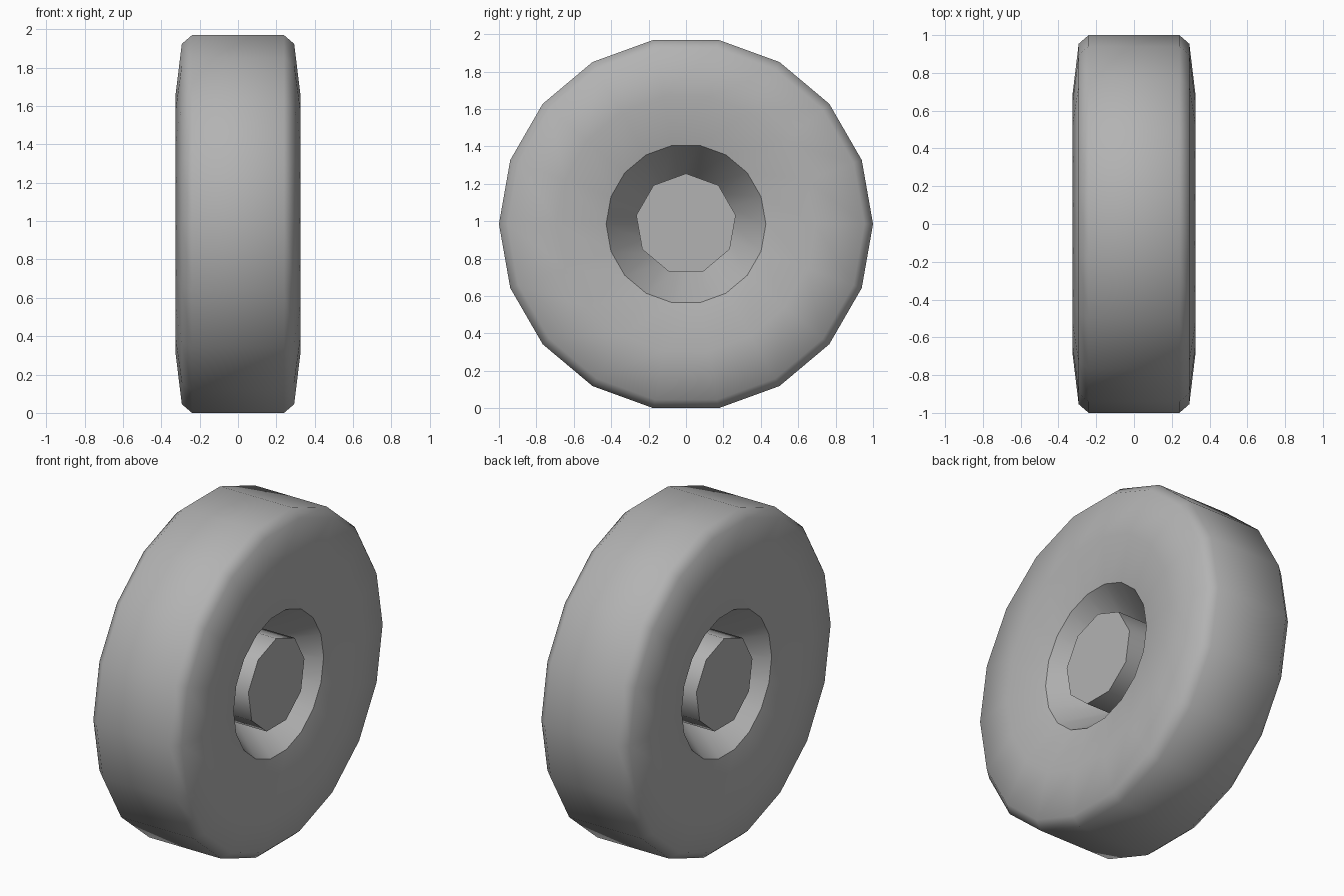
import bpy, bmesh, math

if "Cube" in bpy.data.objects:
    bpy.data.objects.remove(bpy.data.objects["Cube"])

SIDES = 18
AXLE_Z = math.cos(math.radians(10))  # lowest flat rests on the ground

# Dark grey rubber
rubber = bpy.data.materials.new("dark_grey")
rubber.diffuse_color = (0.45, 0.45, 0.45, 1)
rubber.use_nodes = True
rubber.node_tree.nodes["Principled BSDF"].inputs["Base Color"].default_value = rubber.diffuse_color


def finish(bm, name):
    bmesh.ops.recalc_face_normals(bm, faces=bm.faces)
    mesh = bpy.data.meshes.new(name)
    bm.to_mesh(mesh)
    bm.free()
    mesh.materials.append(rubber)
    obj = bpy.data.objects.new(name, mesh)
    obj.location.z = AXLE_Z
    bpy.context.collection.objects.link(obj)
    return obj


def ring(bm, x, r, n, start):
    angles = [start + 2 * math.pi * i / n for i in range(n)]
    return [bm.verts.new((x, r * math.cos(a), r * math.sin(a))) for a in angles]


def bridge(bm, a, b):
    n = len(a)
    return [bm.faces.new((a[i], a[(i + 1) % n], b[(i + 1) % n], b[i])) for i in range(n)]


# Tyre: half profile (x, radius), mirrored and spun about the x axle
half = [(0.24, 1.0), (0.293, 0.954), (0.325, 0.69), (0.27, 0.427)]
profile = half + [(0.0, 0.25)] + [(-x, r) for x, r in reversed(half)]
bm = bmesh.new()
rings = [ring(bm, x, r, SIDES, 0) for x, r in profile]
for i, loop in enumerate(rings):
    for f in bridge(bm, loop, rings[(i + 1) % len(rings)]):
        f.smooth = True
# Crisp edge around each wheel opening
for i in (3, 4, 5):
    loop = rings[i]
    for j in range(SIDES):
        bm.edges.get((loop[j], loop[(j + 1) % SIDES])).smooth = False
finish(bm, "tyre")

# Nine-sided hub running through the recess
bm = bmesh.new()
left, right = (ring(bm, x, 0.27, 9, math.pi / 2) for x in (-0.255, 0.255))
for f in bridge(bm, left, right):
    f.smooth = True
for loop in (left, right):
    bm.faces.new(loop)
    for j in range(9):
        bm.edges.get((loop[j], loop[(j + 1) % 9])).smooth = False
finish(bm, "hub")
